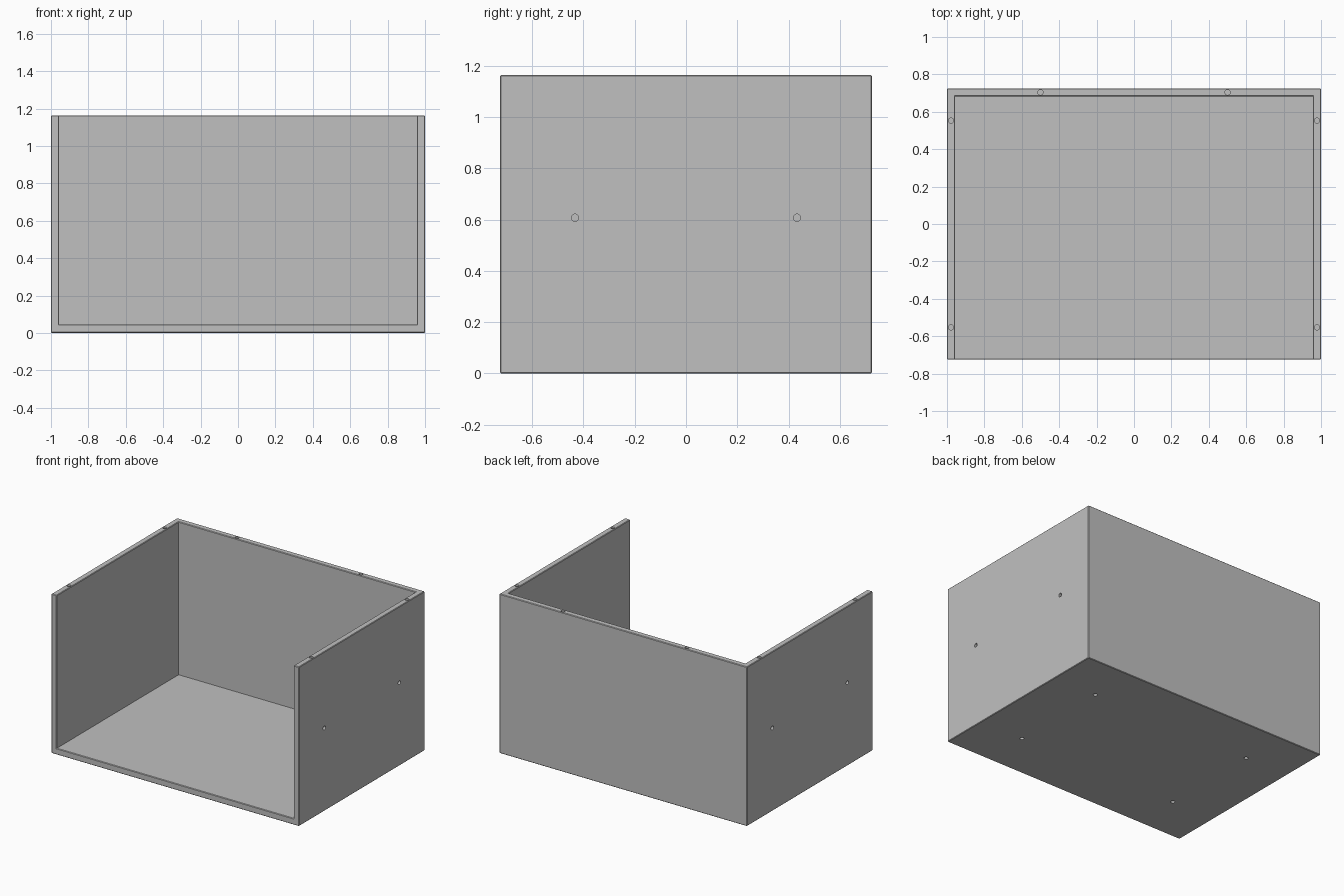
import bpy
import bmesh
from mathutils import Matrix, Vector

if "Cube" in bpy.data.objects:
    bpy.data.objects.remove(bpy.data.objects["Cube"], do_unlink=True)

HALF_X, HALF_Y, HEIGHT = 1.0, 0.725, 1.163
WALL, FLOOR = 0.043, 0.046
HOLE_RADIUS = 0.014

grey = bpy.data.materials.new("plain grey")
grey.use_nodes = True
grey.diffuse_color = (0.527, 0.527, 0.527, 1)
grey.node_tree.nodes["Principled BSDF"].inputs["Base Color"].default_value = grey.diffuse_color


def add_object(name, bm):
    mesh = bpy.data.meshes.new(name)
    bm.to_mesh(mesh)
    bm.free()
    mesh.materials.append(grey)
    obj = bpy.data.objects.new(name, mesh)
    bpy.context.collection.objects.link(obj)
    return obj


def add_box(name, low, high):
    low, high = Vector(low), Vector(high)
    bm = bmesh.new()
    bmesh.ops.create_cube(bm, size=1, matrix=Matrix.Translation((low + high) / 2)
                          @ Matrix.Diagonal((*(high - low), 1)))
    return add_object(name, bm)


def add_hole(bm, centre, axis, depth):
    # Cylinder reaching the same depth on both sides of the surface
    turn = Vector((0, 0, 1)).rotation_difference(Vector(axis)).to_matrix().to_4x4()
    bmesh.ops.create_cone(bm, cap_ends=True, segments=24, radius1=HOLE_RADIUS,
                          radius2=HOLE_RADIUS, depth=2 * depth,
                          matrix=Matrix.Translation(centre) @ turn)


def cut(obj, cutter):
    # Subtract the cutter, keep the result as plain mesh and drop the cutter
    cutter.hide_render = True
    mod = obj.modifiers.new("cut", "BOOLEAN")
    mod.operation = "DIFFERENCE"
    mod.solver = "EXACT"
    mod.object = cutter
    bpy.context.view_layer.update()
    graph = bpy.context.evaluated_depsgraph_get()
    result = bpy.data.meshes.new_from_object(obj.evaluated_get(graph))
    obj.modifiers.clear()
    obj.data = result
    bpy.data.objects.remove(cutter, do_unlink=True)


# Case: floor, back and two sides in one piece, open at front and top
case = add_box("open_case", (-HALF_X, -HALF_Y, 0), (HALF_X, HALF_Y, HEIGHT))
cut(case, add_box("cavity_cutter", (-HALF_X + WALL, -HALF_Y - 1, FLOOR),
                  (HALF_X - WALL, HALF_Y - WALL, HEIGHT + 1)))

# Fine chamfer on the outward edges
bm = bmesh.new()
bm.from_mesh(case.data)
sharp = [e for e in bm.edges if len(e.link_faces) == 2 and e.calc_face_angle_signed(0) > 0.5]
bmesh.ops.bevel(bm, geom=sharp, offset=0.004, offset_type="OFFSET", segments=1,
                profile=0.5, affect="EDGES", clamp_overlap=True)
bm.to_mesh(case.data)
bm.free()

# Blind dowel holes: wall tops, outer sides and underside
holes = bmesh.new()
for sx in (-1, 1):
    add_hole(holes, (sx * 0.5, HALF_Y - WALL / 2, HEIGHT), (0, 0, 1), 0.06)
    for sy in (-1, 1):
        add_hole(holes, (sx * (HALF_X - WALL / 2), sy * 0.553, HEIGHT), (0, 0, 1), 0.06)
        add_hole(holes, (sx * HALF_X, sy * 0.433, 0.607), (1, 0, 0), 0.025)
        add_hole(holes, (sx * 0.65, sy * 0.377, 0), (0, 0, 1), 0.025)
cut(case, add_object("hole_cutter", holes))

# Single flat material throughout
case.data.materials.clear()
case.data.materials.append(grey)
for face in case.data.polygons:
    face.material_index = 0
    face.use_smooth = False
